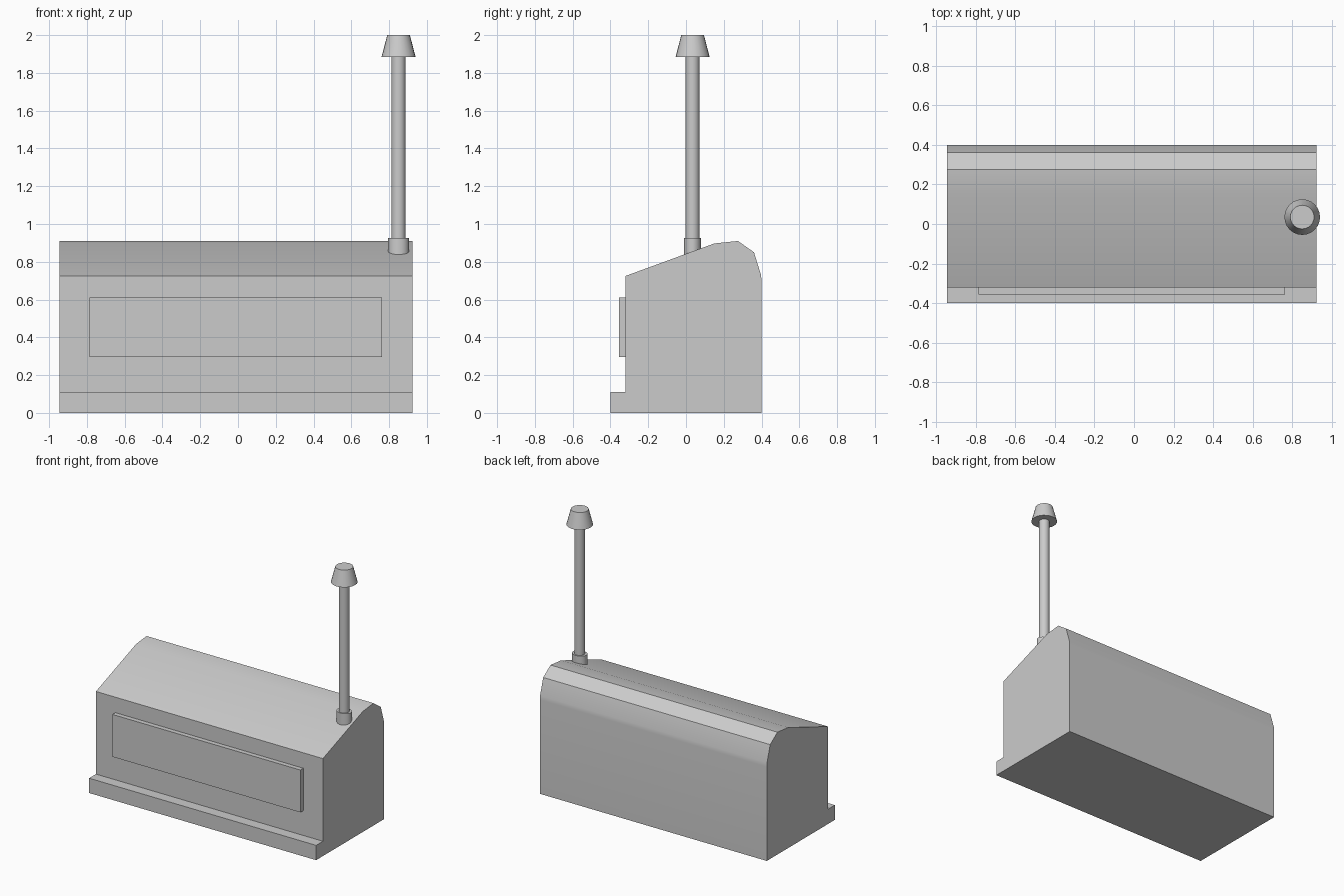
import bpy, bmesh
from mathutils import Matrix

if "Cube" in bpy.data.objects:
    bpy.data.objects.remove(bpy.data.objects["Cube"])


def finish(name, bm):
    bmesh.ops.recalc_face_normals(bm, faces=bm.faces)
    mesh = bpy.data.meshes.new(name)
    bm.to_mesh(mesh)
    bm.free()
    obj = bpy.data.objects.new(name, mesh)
    bpy.context.collection.objects.link(obj)
    bpy.ops.object.select_all(action='DESELECT')
    obj.select_set(True)
    bpy.context.view_layer.objects.active = obj
    bpy.ops.object.shade_smooth_by_angle()
    return obj


def extrude_x(name, profile, x0, x1):
    """Closed (y, z) profile swept along x."""
    bm = bmesh.new()
    face = bm.faces.new([bm.verts.new((x0, y, z)) for y, z in profile])
    res = bmesh.ops.extrude_face_region(bm, geom=[face], use_keep_orig=True)
    verts = [v for v in res['geom'] if isinstance(v, bmesh.types.BMVert)]
    bmesh.ops.translate(bm, verts=verts, vec=(x1 - x0, 0, 0))
    return finish(name, bm)


def cone(name, r0, r1, z0, z1, squash=1.0):
    """Upright tapered cylinder on the flue axis."""
    bm = bmesh.new()
    place = Matrix.Translation((0.85, 0.035, (z0 + z1) / 2)) @ Matrix.Diagonal((1, squash, 1, 1))
    bmesh.ops.create_cone(bm, cap_ends=True, segments=24, radius1=r0, radius2=r1,
                          depth=z1 - z0, matrix=place)
    return finish(name, bm)


# Housing: front step, upright front, sloped roof, rounded back shoulder
extrude_x("housing", [(-0.4, 0), (-0.4, 0.11), (-0.32, 0.11), (-0.32, 0.725),
                      (0.15, 0.897), (0.275, 0.91), (0.36, 0.85), (0.397, 0.73),
                      (0.4, 0.7), (0.4, 0)], -0.945, 0.923)

# Raised front panel
extrude_x("front_panel", [(-0.355, 0.295), (-0.355, 0.61), (-0.315, 0.61), (-0.315, 0.295)],
          -0.785, 0.762)

# Flue: collar on the roof, pipe and tapered cap
cone("flue_collar", 0.055, 0.055, 0.83, 0.926, squash=0.82)
cone("flue_pipe", 0.037, 0.037, 0.84, 1.9)
cone("flue_cap", 0.09, 0.06, 1.885, 2.0)
